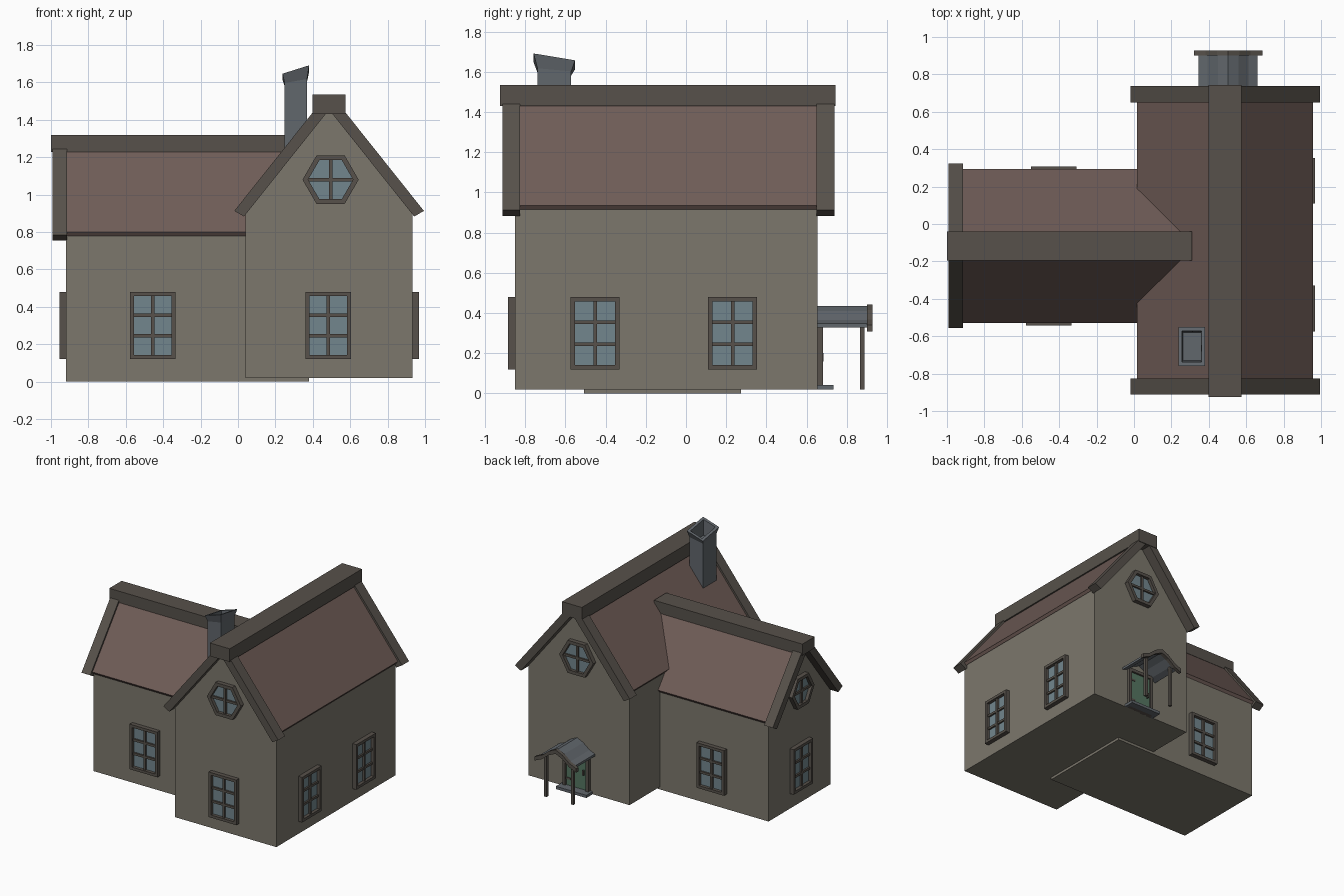
import bpy, bmesh, math
from mathutils import Matrix, Vector

if "Cube" in bpy.data.objects:
    bpy.data.objects.remove(bpy.data.objects["Cube"])


def material(name, rgb):
    m = bpy.data.materials.new(name)
    m.diffuse_color = (*rgb, 1)
    m.use_nodes = True
    m.node_tree.nodes["Principled BSDF"].inputs["Base Color"].default_value = m.diffuse_color
    return m


WALL = material("plaster", (0.20, 0.185, 0.15))
TRIM = material("timber", (0.095, 0.083, 0.07))
ROOF = material("tiles", (0.16, 0.108, 0.095))
GLASS = material("glass", (0.17, 0.24, 0.27))
STONE = material("slate", (0.12, 0.135, 0.15))
GREEN = material("door_paint", (0.09, 0.18, 0.12))


def frame(x, y, z=0, deg=0):
    """Local frame whose -y axis points outwards from a wall."""
    return Matrix.Translation((x, y, z)) @ Matrix.Rotation(math.radians(deg), 4, 'Z')


def finish(name, bm, mat, fr):
    bmesh.ops.recalc_face_normals(bm, faces=bm.faces)
    me = bpy.data.meshes.new(name)
    bm.to_mesh(me)
    bm.free()
    me.materials.append(mat)
    ob = bpy.data.objects.new(name, me)
    ob.matrix_world = fr
    bpy.context.collection.objects.link(ob)
    return ob


def prism(name, pts, y0, y1, mat, fr):
    """Extrude an x-z profile along local y."""
    bm = bmesh.new()
    a, b = ([bm.verts.new((x, y, z)) for x, z in pts] for y in (y0, y1))
    bm.faces.new(a)
    bm.faces.new(b)
    n = len(pts)
    for i in range(n):
        j = (i + 1) % n
        bm.faces.new((a[i], a[j], b[j], b[i]))
    return finish(name, bm, mat, fr)


def rect(x0, x1, z0, z1):
    return [(x0, z0), (x1, z0), (x1, z1), (x0, z1)]


def box(name, x0, x1, y0, y1, z0, z1, mat, fr=Matrix()):
    return prism(name, rect(x0, x1, z0, z1), y0, y1, mat, fr)


def ring(name, outer, inner, y0, y1, mat, fr):
    """Hollow frame between two x-z outlines."""
    bm = bmesh.new()
    loops = [[bm.verts.new((x, y, z)) for x, z in p]
             for p, y in ((outer, y0), (outer, y1), (inner, y1), (inner, y0))]
    n = len(outer)
    for k in range(4):
        a, b = loops[k], loops[(k + 1) % 4]
        for i in range(n):
            j = (i + 1) % n
            bm.faces.new((a[i], a[j], b[j], b[i]))
    return finish(name, bm, mat, fr)


def chevron(hw, z, s, dx, dz, c):
    """Inverted V outline with slope s and a small flat top."""
    top = z + s * (hw - c)
    return [(hw, z), (c, top), (-c, top), (-hw, z), (dx - hw, z - dz),
            (0, z - dz + s * (hw - dx)), (hw - dx, z - dz)]


# Gabled building volumes: walls, roof, barge boards and ridge beam
def house(name, fr, w, wall_y, z0, eave, s, roof, roof_y, barge, barge_ys, beam, beam_y):
    prism(name + "_walls", [(-w, z0), (w, z0), (w, eave), (0, eave + s * w), (-w, eave)],
          *wall_y, WALL, fr)
    prism(name + "_roof", chevron(*roof, s, 0.015, 0.02, 0.02), *roof_y, ROOF, fr)
    for i, by in enumerate(barge_ys):
        prism(f"{name}_barge_board_{i + 1}", chevron(*barge, s, 0.052, 0.03, 0.035), *by, TRIM, fr)
    hw, b0, b1 = beam
    box(name + "_ridge_beam", -hw, hw, *beam_y, b0, b1, TRIM, fr)


house("main", frame(0.487, 0), 0.447, (-0.85, 0.655), 0.02, 0.93, 1.255,
      (0.47, 0.935), (-0.87, 0.69), (0.507, 0.913), ((-0.912, -0.825), (0.65, 0.738)),
      (0.0875, 1.43, 1.535), (-0.925, 0.743))
house("wing", frame(0, -0.117, 0, -90), 0.39, (-0.92, 0.38), 0.0, 0.793, 1.27,
      (0.412, 0.80), (-0.95, 0.29), (0.44, 0.785), ((-0.992, -0.915),),
      (0.078, 1.227, 1.318), (-1.0, 0.31))


# Windows
def window(name, fr):
    ring(name + "_frame", rect(-.122, .122, -.18, .18), rect(-.1, .1, -.158, .158),
         -0.035, 0.01, TRIM, fr)
    box(name + "_glass", -.105, .105, -0.01, 0.01, -.165, .165, GLASS, fr)
    box(name + "_mullion", -.009, .009, -0.025, 0, -.16, .16, TRIM, fr)
    for i, z in enumerate((-.055, .055)):
        box(f"{name}_bar_{i + 1}", -.102, .102, -0.023, 0, z - .009, z + .009, TRIM, fr)


def hexagon(r):
    return [(r * math.cos(k * math.pi / 3), r * math.sin(k * math.pi / 3)) for k in range(6)]


def hex_window(name, fr, r=0.15):
    ring(name + "_frame", hexagon(r), hexagon(r - 0.03), -0.035, 0.01, TRIM, fr)
    prism(name + "_glass", hexagon(r - 0.025), -0.01, 0.01, GLASS, fr)
    box(name + "_bar_upright", -.009, .009, -0.025, 0, -.82 * r + .015, .82 * r - .015, TRIM, fr)
    box(name + "_bar_level", .02 - r, r - .02, -0.023, 0, -.009, .009, TRIM, fr)


for name, x, y, deg in (("main_front_window", 0.483, -0.85, 0),
                        ("wing_front_window", -0.455, -0.507, 0),
                        ("right_window_1", 0.934, -0.452, 90),
                        ("right_window_2", 0.934, 0.232, 90),
                        ("wing_end_window", -0.92, -0.117, -90),
                        ("wing_back_window", -0.43, 0.273, 180)):
    window(name, frame(x, y, 0.30, deg))
hex_window("main_front_hex_window", frame(0.495, -0.85, 1.08))
hex_window("main_back_hex_window", frame(0.487, 0.655, 1.08, 180))
hex_window("wing_hex_window", frame(-0.92, -0.117, 0.90, -90), 0.14)

# Chimney: straight shaft, flared slanted mouth, hollow inside
bm = bmesh.new()


def loop(hx, hy, z, tilt=0):
    return [bm.verts.new((x, y, z + tilt * (x * 0.2 / 0.7 - y * 0.15)))
            for x, y in ((-hx, -hy), (hx, -hy), (hx, hy), (-hx, hy))]


rings = [loop(.06, .084, 1.15), loop(.06, .084, 1.60, .6), loop(.071, .103, 1.652, 1.1),
         loop(.052, .083, 1.652, 1.1), loop(.048, .074, 1.56)]
for a, b in zip(rings, rings[1:]):
    for i in range(4):
        j = (i + 1) % 4
        bm.faces.new((a[i], a[j], b[j], b[i]))
bm.faces.new(rings[0])
bm.faces.new(rings[-1])
finish("chimney", bm, STONE, frame(0.309, -0.655))

# Back door and step
back = frame(0.50, 0.655, 0, 180)
ring("door_frame", rect(-.115, .115, .02, .355), rect(-.09, .09, .035, .33), -0.027, 0.01, TRIM, back)
box("door", -.095, .095, -0.012, 0.01, .03, .335, GREEN, back)
box("door_handle", .06, .072, -0.028, -0.01, .16, .20, TRIM, back)
for i, z in enumerate((.09, .26)):
    box(f"door_hinge_{i + 1}", -.09, -.05, -0.017, -0.01, z, z + .015, TRIM, back)
box("door_step", -.135, .135, -0.08, 0.01, .02, .042, STONE, back)


# Porch with flared roof on two posts
def canopy(half, t):
    top = [(-x, z) for x, z in half[::-1]] + half[1:]
    return top + [(x, z - t) for x, z in top[::-1]]


porch = frame(0.503, 0.655, 0, 180)
prism("porch_roof", canopy([(0, .435), (.055, .41), (.11, .366), (.158, .347)], .018),
      -0.25, 0.01, STONE, porch)
prism("porch_fascia", canopy([(0, .442), (.06, .415), (.12, .367), (.183, .34)], .032),
      -0.273, -0.245, TRIM, porch)
for i, x in enumerate((-.118, .118)):
    box(f"porch_post_{i + 1}", x - .011, x + .011, -0.232, -0.21, .02, .352, TRIM, porch)
